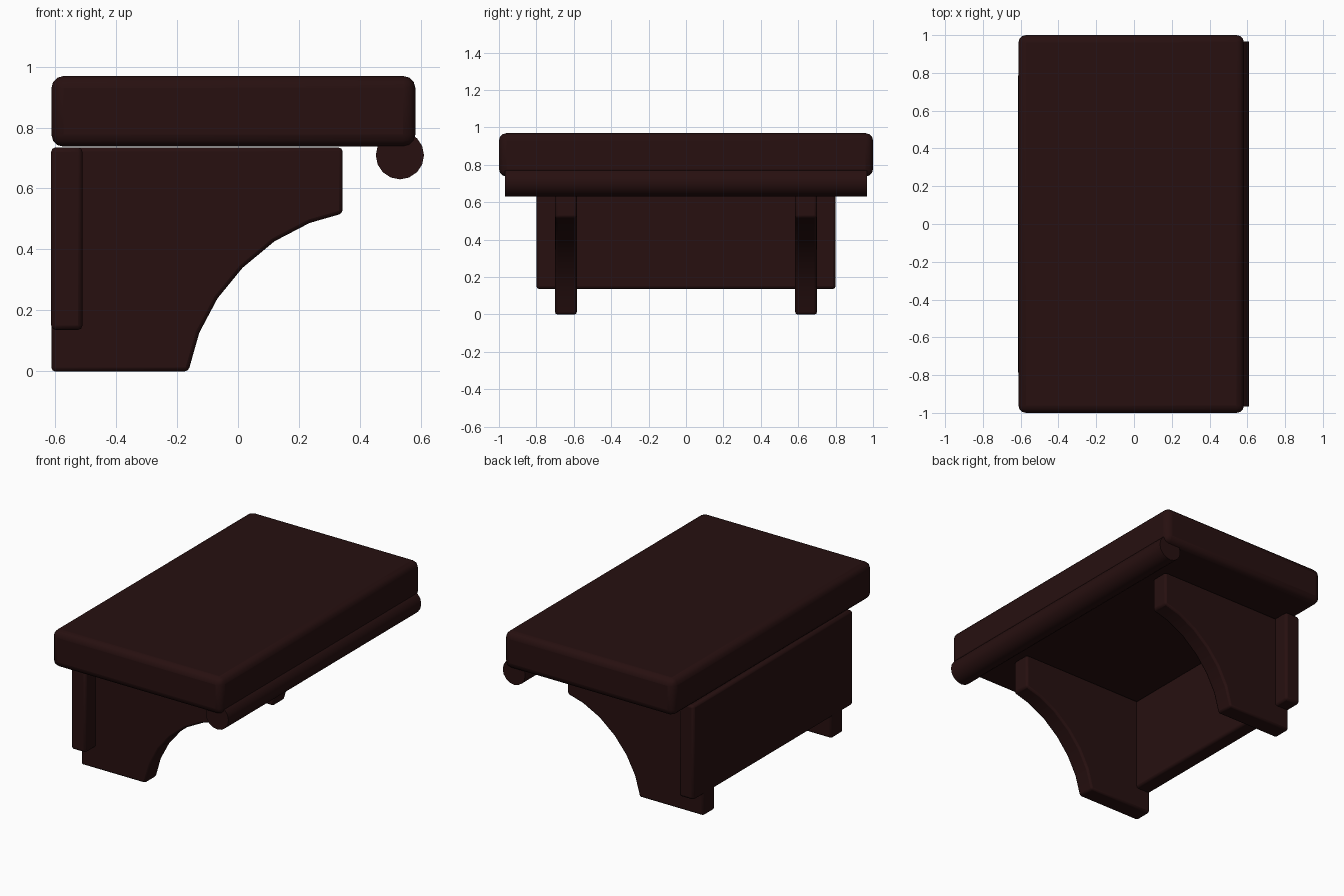
import bpy, bmesh, math

if "Cube" in bpy.data.objects:
    bpy.data.objects.remove(bpy.data.objects["Cube"])

wood = bpy.data.materials.new("dark_wood")
wood.diffuse_color = (0.02, 0.005, 0.005, 1)
wood.use_nodes = True
wood.node_tree.nodes["Principled BSDF"].inputs["Base Color"].default_value = wood.diffuse_color


def prism(name, profile, y0, y1, bevel=0.0, segments=2):
    """Extrude an x-z profile along y and round its edges."""
    bm = bmesh.new()
    face = bm.faces.new([bm.verts.new((x, y0, z)) for x, z in profile])
    ext = bmesh.ops.extrude_face_region(bm, geom=[face])
    verts = [v for v in ext["geom"] if isinstance(v, bmesh.types.BMVert)]
    bmesh.ops.translate(bm, verts=verts, vec=(0, y1 - y0, 0))
    bmesh.ops.recalc_face_normals(bm, faces=bm.faces)
    me = bpy.data.meshes.new(name)
    bm.to_mesh(me)
    bm.free()
    me.materials.append(wood)
    ob = bpy.data.objects.new(name, me)
    bpy.context.collection.objects.link(ob)
    if bevel:
        m = ob.modifiers.new("rounded_edges", "BEVEL")
        m.width = bevel
        m.segments = segments
        m.limit_method = "ANGLE"
        m.angle_limit = math.radians(30)
    bpy.ops.object.select_all(action="DESELECT")
    ob.select_set(True)
    bpy.context.view_layer.objects.active = ob
    bpy.ops.object.shade_smooth_by_angle(angle=math.radians(35))
    return ob


def rect(x0, x1, z0, z1):
    return [(x0, z0), (x1, z0), (x1, z1), (x0, z1)]


# Thick shelf slab
prism("shelf_top", rect(-0.612, 0.582, 0.737, 0.969), -1, 1, 0.04, 3)

# Back board
prism("back_board", rect(-0.613, -0.51, 0.136, 0.735), -0.8, 0.8, 0.015)

# Round rail under the front edge
rail = [(0.531 + 0.079 * math.cos(i * math.tau / 16),
         0.709 + 0.079 * math.sin(i * math.tau / 16)) for i in range(16)]
prism("front_rail", rail, -0.967, 0.967)

# Pair of brackets with a concave curve
bracket = [(-0.612, 0), (-0.163, 0), (-0.127, 0.127), (-0.067, 0.24),
           (0.015, 0.34), (0.12, 0.427), (0.235, 0.487), (0.343, 0.518),
           (0.343, 0.734), (-0.612, 0.734)]
for side, name in ((-1, "bracket_near"), (1, "bracket_far")):
    prism(name, bracket, *sorted((side * 0.584, side * 0.7)), 0.012)
